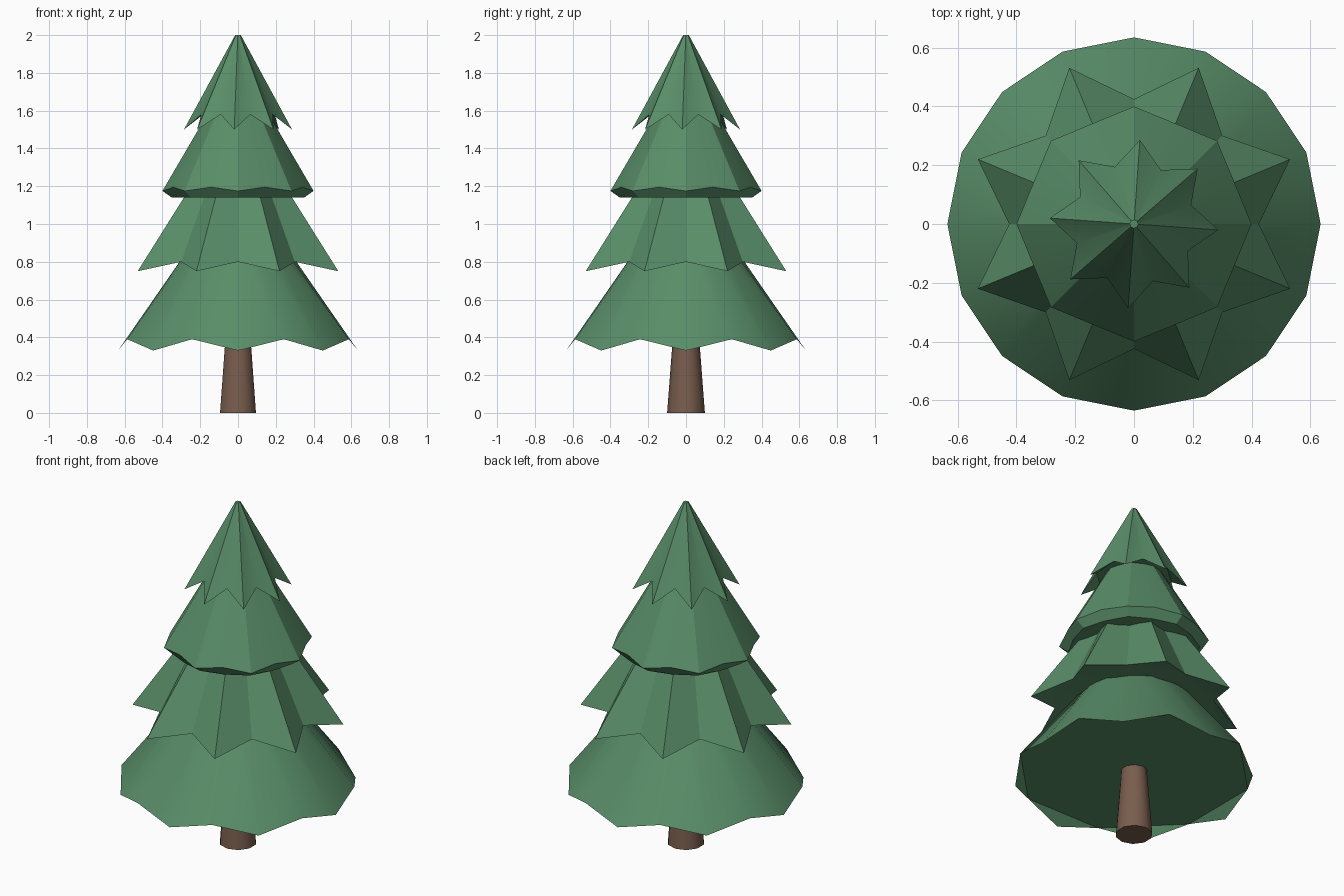
import bpy
import bmesh
from math import sin, cos, pi, radians

cube = bpy.data.objects.get("Cube")
if cube:
    bpy.data.objects.remove(cube, do_unlink=True)


def material(name, color):
    m = bpy.data.materials.new(name)
    m.use_nodes = True
    m.diffuse_color = color
    m.node_tree.nodes["Principled BSDF"].inputs["Base Color"].default_value = color
    return m


green = material("pine green", (0.10, 0.27, 0.14, 1))
brown = material("bark brown", (0.19, 0.11, 0.075, 1))


def finish(name, bm, mat, angle):
    bmesh.ops.recalc_face_normals(bm, faces=bm.faces)
    mesh = bpy.data.meshes.new(name)
    bm.to_mesh(mesh)
    bm.free()
    mesh.materials.append(mat)
    ob = bpy.data.objects.new(name, mesh)
    bpy.context.collection.objects.link(ob)
    bpy.ops.object.select_all(action="DESELECT")
    ob.select_set(True)
    bpy.context.view_layer.objects.active = ob
    bpy.ops.object.shade_smooth_by_angle(angle=radians(angle))
    return ob


def ring(bm, tip, valley, turn):
    """Sixteen points alternating between a tip and a valley, each (radius, z)."""
    verts = []
    for i in range(16):
        r, z = valley if i % 2 else tip
        a = i * pi / 8 + radians(turn)
        verts.append(bm.verts.new((r * cos(a), r * sin(a), z)))
    return verts


def tier(name, rings, turn, angle=30):
    """Branch skirt through (tip, valley) rings from top to bottom, closed below."""
    bm = bmesh.new()
    loops = [ring(bm, tip, valley, turn) for tip, valley in rings]
    for upper, lower in zip(loops, loops[1:]):
        for i in range(16):
            j = (i + 1) % 16
            bm.faces.new((upper[i], lower[i], lower[j], upper[j]))
    bm.faces.new(loops[0])
    # Underside: flat panel between the valleys, with a triangle under each tip
    rim = loops[-1]
    bm.faces.new(rim[1::2])
    for i in range(0, 16, 2):
        bm.faces.new((rim[i - 1], rim[i], rim[i + 1]))
    return finish(name, bm, green, angle)


# Branch tiers, bottom to top
tier("bottom_branches", [((0.24, 0.90), (0.24, 0.90)),
                         ((0.635, 0.33), (0.635, 0.39))], 0)
tier("lower_middle_branches", [((0.235, 1.25), (0.20, 1.25)),
                               ((0.575, 0.75), (0.425, 0.80))], 22.5)
tier("upper_middle_branches", [((0.14, 1.62), (0.135, 1.62)),
                               ((0.40, 1.175), (0.37, 1.195)),
                               ((0.35, 1.14), (0.34, 1.14))], 0)
tier("top_branches", [((0.015, 2.0), (0.013, 2.0)),
                      ((0.287, 1.50), (0.205, 1.58))], -4)

# Tapered trunk
bm = bmesh.new()
bmesh.ops.create_cone(bm, cap_ends=True, segments=10,
                      radius1=0.10, radius2=0.068, depth=0.42)
bmesh.ops.translate(bm, verts=bm.verts, vec=(0, 0, 0.21))
finish("trunk", bm, brown, 40)
